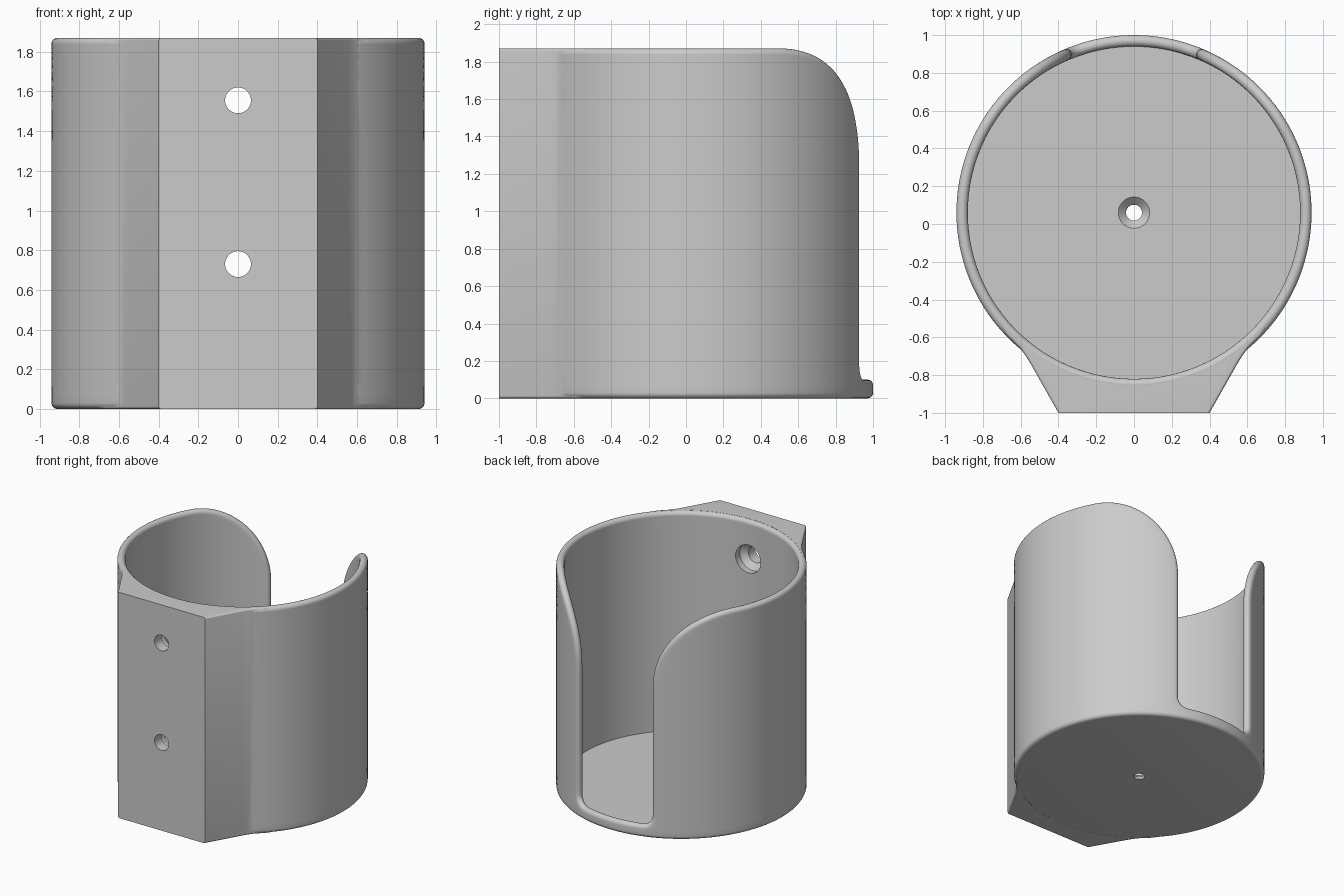
import bpy, bmesh
from math import sin, cos, pi, radians, hypot, atan2
from mathutils import Matrix

cube = bpy.data.objects.get("Cube")
if cube:
    bpy.data.objects.remove(cube)

CY = 0.06                       # cup axis
MID, HALF = 0.91, 0.03          # wall middle radius, half thickness
OUT, INN = MID + HALF, MID - HALF
TOP, FLOOR, SILL = 1.87, 0.06, 0.10
U = pi * MID                    # arc length from back to front
SLOT, CORNER, FLARE = 0.34, 0.08, 0.62

grey = bpy.data.materials.new("light_grey")
grey.use_nodes = True
COLOUR = (0.6, 0.6, 0.6, 1)
grey.diffuse_color = COLOUR
grey.node_tree.nodes["Principled BSDF"].inputs["Base Color"].default_value = COLOUR


def finish(bm, name):
    bmesh.ops.remove_doubles(bm, verts=bm.verts, dist=1e-4)
    bmesh.ops.recalc_face_normals(bm, faces=bm.faces)
    mesh = bpy.data.meshes.new(name)
    bm.to_mesh(mesh)
    bm.free()
    mesh.materials.append(grey)
    ob = bpy.data.objects.new(name, mesh)
    bpy.context.collection.objects.link(ob)
    return ob


def span(a, b, n):
    return [a + (b - a) * i / n for i in range(n + 1)]


def patch(bm, rows, signs=(1, -1)):
    """Quads between rows of points, repeated mirrored in x."""
    for s in signs:
        grid = [[bm.verts.new((s * x, y, z)) for x, y, z in row] for row in rows]
        for a, b in zip(grid, grid[1:]):
            for i in range(len(a) - 1):
                bm.faces.new((a[i], a[i + 1], b[i + 1], b[i]))


def wrap(u, z, r):
    return (r * sin(u / MID), CY + r * cos(u / MID), z)


# Slot edge, inset by the rim radius: (u, z, outward u, outward z)
side = []
for a in span(-pi / 2, 0, 8):
    r = CORNER + HALF
    side.append((SLOT - CORNER + r * cos(a), SILL + CORNER + r * sin(a), -cos(a), -sin(a)))
for z in span(SILL + CORNER, TOP - FLARE, 8)[1:-1]:
    side.append((SLOT + HALF, z, -1, 0))
for a in span(pi, pi / 2, 28):
    r = FLARE - HALF
    side.append((SLOT + FLARE + r * cos(a), TOP - FLARE + r * sin(a), cos(a), sin(a)))

# Cup wall, rounded rim and floor
bm = bmesh.new()
N, M = 56, 10
for r in (OUT, INN):
    patch(bm, [[wrap(u, z, r) for u in span(p, U, N)] for p, z, _, _ in side])

u0, z0 = side[0][:2]
u1, z1 = side[-1][:2]
sill = [(u, z0, 0, 1) for u in span(0, u0, M)]
brim = [(u, z1, 0, 1) for u in span(u1, U, N)]
edge = sill[:-1] + side + brim[1:]
patch(bm, [[wrap(u + nu * HALF * cos(a), z + nz * HALF * cos(a), MID + HALF * sin(a))
            for u, z, nu, nz in edge] for a in span(-pi / 2, pi / 2, 10)])

cols = span(0, u0, M)[:-1] + span(u0, U, N)
outer = [(OUT, z0)] + [(MID + HALF * cos(a), HALF - HALF * sin(a)) for a in span(0, pi / 2, 6)] + [(0, 0)]
inner = [(INN, z0), (INN, FLOOR), (0, FLOOR)]
for profile in (outer, inner):
    patch(bm, [[wrap(u, z, r) for u in cols] for r, z in profile])
cup = finish(bm, "cup_holder")

# Mounting bracket with a flat front
flank = [(0.4, -1), (0.55, -0.735), (0.575, -0.695), (0.605, -0.655), (0.64, -0.62), (0.67, -0.592), (0.7, -0.55)]
end = atan2(0.7, 0.55 + CY)
back = [(0.915 * sin(a), CY - 0.915 * cos(a)) for a in span(end, -end, 40)]
outline = flank + back + [(-x, y) for x, y in reversed(flank)]
bm = bmesh.new()
base = bm.faces.new([bm.verts.new((x, y, 0)) for x, y in outline])
top = bmesh.ops.extrude_face_region(bm, geom=[base])["geom"]
bmesh.ops.translate(bm, vec=(0, 0, TOP), verts=[v for v in top if isinstance(v, bmesh.types.BMVert)])


def on_flank(e):
    a, b = (v.co for v in e.verts)
    return (abs(a.z - b.z) < 0.01 and a.x * b.x > 0 and abs(a.x - b.x) > 0.001
            and all(hypot(c.x, c.y - CY) > 0.925 for c in (a, b)))


bmesh.ops.recalc_face_normals(bm, faces=bm.faces)
bmesh.ops.bevel(bm, geom=[e for e in bm.edges if on_flank(e)], offset=0.02,
                segments=4, profile=0.5, affect="EDGES", clamp_overlap=True)
bracket = finish(bm, "bracket")


def boolean(tool, operation):
    mod = cup.modifiers.new(operation, "BOOLEAN")
    mod.operation, mod.object, mod.solver = operation, tool, "EXACT"
    bpy.context.view_layer.objects.active = cup
    bpy.ops.object.modifier_apply(modifier=mod.name)
    bpy.data.objects.remove(tool)


def drill(profile, matrix):
    """Cuts a turned profile of (radius, height) pairs."""
    bm = bmesh.new()
    patch(bm, [[(r * cos(a), r * sin(a), z) for a in span(0, 2 * pi, 40)] for r, z in profile], (1,))
    bm.transform(matrix)
    boolean(finish(bm, "drill"), "DIFFERENCE")


boolean(bracket, "UNION")

# Countersunk screw holes and drain hole
screw = [(0, -0.1), (0.065, -0.1), (0.065, 0.09), (0.115, 0.13), (0.115, 0.4), (0, 0.4)]
for z in (0.73, 1.555):
    drill(screw, Matrix.Translation((0, -1, z)) @ Matrix.Rotation(radians(-90), 4, "X"))
drain = [(0, -0.1), (0.042, -0.1), (0.042, 0.02), (0.083, FLOOR), (0.083, 0.2), (0, 0.2)]
drill(drain, Matrix.Translation((0, CY, 0)))

cup.select_set(True)
bpy.context.view_layer.objects.active = cup
bpy.ops.object.shade_smooth_by_angle(angle=radians(35))
